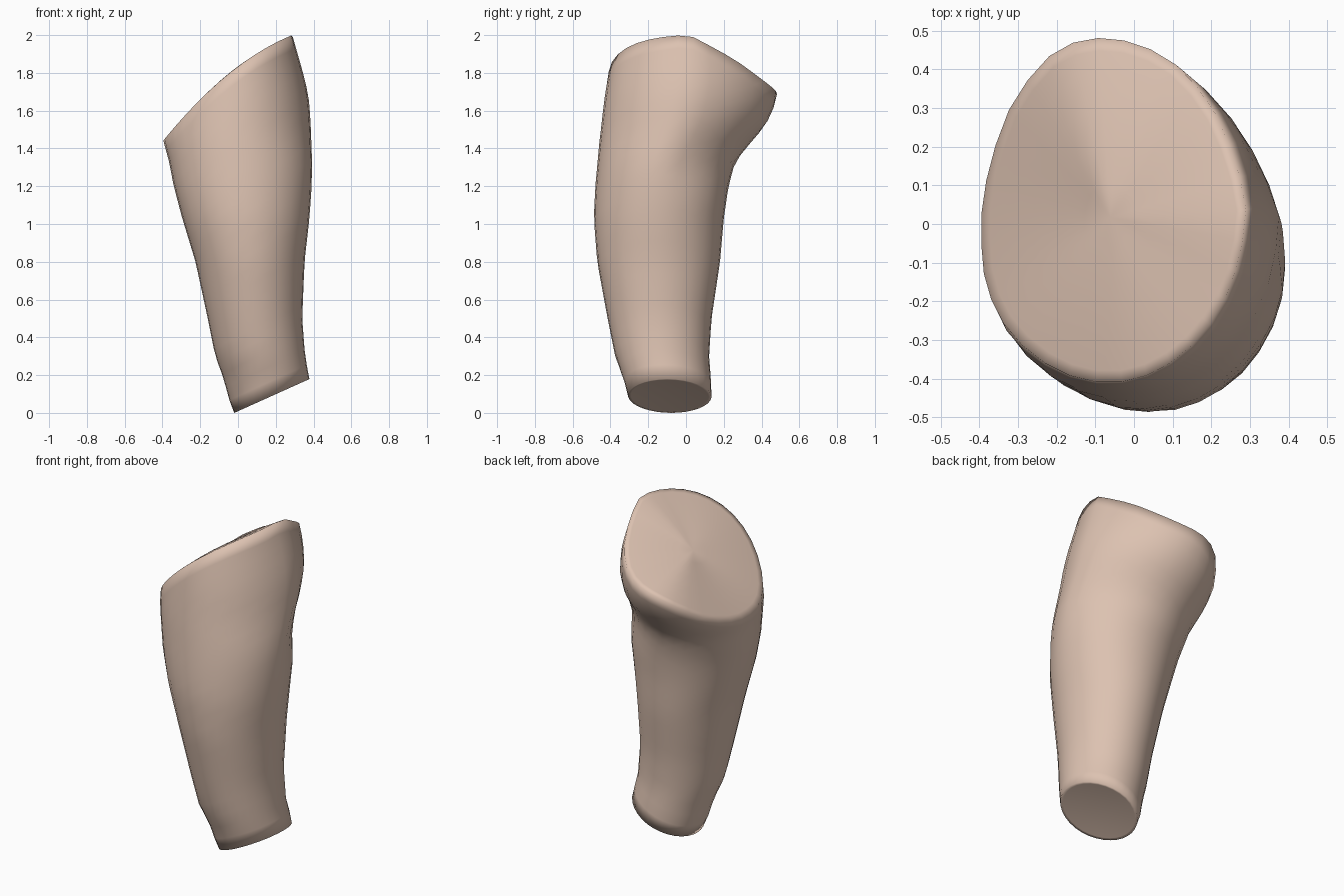
import bpy, bmesh
from math import cos, sin, pi

if "Cube" in bpy.data.objects:
    bpy.data.objects.remove(bpy.data.objects["Cube"])

# Limb silhouette stations: z, xmin, xmax, ymin, ymax
STATIONS = [
    (0.00, -0.02, 0.38, -0.28, 0.125),
    (0.08, -0.05, 0.38, -0.305, 0.135),
    (0.18, -0.075, 0.378, -0.33, 0.132),
    (0.30, -0.12, 0.355, -0.375, 0.122),
    (0.50, -0.16, 0.34, -0.415, 0.135),
    (0.80, -0.225, 0.352, -0.47, 0.18),
    (1.03, -0.295, 0.378, -0.488, 0.20),
    (1.20, -0.34, 0.39, -0.48, 0.225),
    (1.33, -0.365, 0.392, -0.468, 0.26),
    (1.44, -0.395, 0.388, -0.458, 0.35),
    (1.52, -0.405, 0.385, -0.448, 0.42),
    (1.64, -0.405, 0.378, -0.435, 0.475),
    (1.75, -0.405, 0.358, -0.418, 0.49),
    (1.85, -0.405, 0.33, -0.402, 0.485),
    (2.00, -0.405, 0.287, -0.375, 0.45),
]
SIDES, RINGS = 32, 24


def clamp(v):
    return min(max(v, 0.0), 1.0)


def extents(z):
    z = min(max(z, 0.0), 2.0)
    for a, b in zip(STATIONS, STATIONS[1:]):
        if z <= b[0]:
            f = (z - a[0]) / (b[0] - a[0])
            return [p + (q - p) * f for p, q in zip(a[1:], b[1:])]
    return STATIONS[-1][1:]


def bottom_z(x, y):
    return 0.45 * (x + 0.02)


def top_z(x, y):
    """Slanted, arched upper cut that drops away at the back right."""
    arch = 0.07 * max(0, 1 - ((x + 0.06) / 0.34) ** 2)
    w = clamp((x + 0.3) / 0.5)
    dip = 0.4 * max(0, y) * w * w * (3 - 2 * w)
    return 1.44 + 0.825 * (x + 0.395) + arch - dip


def surface_point(angle, t):
    """Point on the limb between the bottom cut (t=0) and top cut (t=1)."""
    z = 2 * t
    c, s = cos(angle), sin(angle)
    for _ in range(60):
        x0, x1, y0, y1 = extents(z)
        # the back flare leans toward the left
        lean = 0.075 * clamp((z - 1.15) / 0.3) * max(0, s) * (1 + 0.5 * c)
        x = (x0 + x1) / 2 + (x1 - x0) / 2 * c - lean
        y = (y0 + y1) / 2 + (y1 - y0) / 2 * s
        low, high = bottom_z(x, y), top_z(x, y)
        z += 0.4 * (low + (high - low) * t - z)
    return x, y, z


def bridge(bm, a, b):
    for i in range(SIDES):
        j = (i + 1) % SIDES
        bm.faces.new((a[i], a[j], b[j], b[i]))


def cap(bm, rim, dome):
    """Concentric rings closing a rim with a shallow dome."""
    c = sum((v.co for v in rim), rim[0].co * 0) / SIDES
    prev = rim
    for s in (0.93, 0.8, 0.6, 0.4, 0.2):
        ring = []
        for v in rim:
            p = c + (v.co - c) * s
            p.z += dome * (1 - s * s)
            ring.append(bm.verts.new(p))
        bridge(bm, prev, ring)
        prev = ring
    c.z += dome
    tip = bm.verts.new(c)
    for i in range(SIDES):
        bm.faces.new((prev[i], prev[(i + 1) % SIDES], tip))


# Lofted body
bm = bmesh.new()
rings = [[bm.verts.new(surface_point(2 * pi * i / SIDES, r / (RINGS - 1)))
          for i in range(SIDES)] for r in range(RINGS)]
for a, b in zip(rings, rings[1:]):
    bridge(bm, a, b)

# Domed upper cut and nearly flat lower cut
cap(bm, rings[-1], 0.04)
cap(bm, rings[0], 0.01)
bmesh.ops.recalc_face_normals(bm, faces=bm.faces)

mesh = bpy.data.meshes.new("limb_segment")
bm.to_mesh(mesh)
bm.free()
limb = bpy.data.objects.new("limb_segment", mesh)
bpy.context.collection.objects.link(limb)

# Skin colour and soft shading all over
skin = bpy.data.materials.new("skin")
skin.diffuse_color = (0.72, 0.54, 0.44, 1)
skin.use_nodes = True
skin.node_tree.nodes["Principled BSDF"].inputs["Base Color"].default_value = skin.diffuse_color
mesh.materials.append(skin)
bpy.context.view_layer.objects.active = limb
limb.select_set(True)
bpy.ops.object.shade_smooth()
